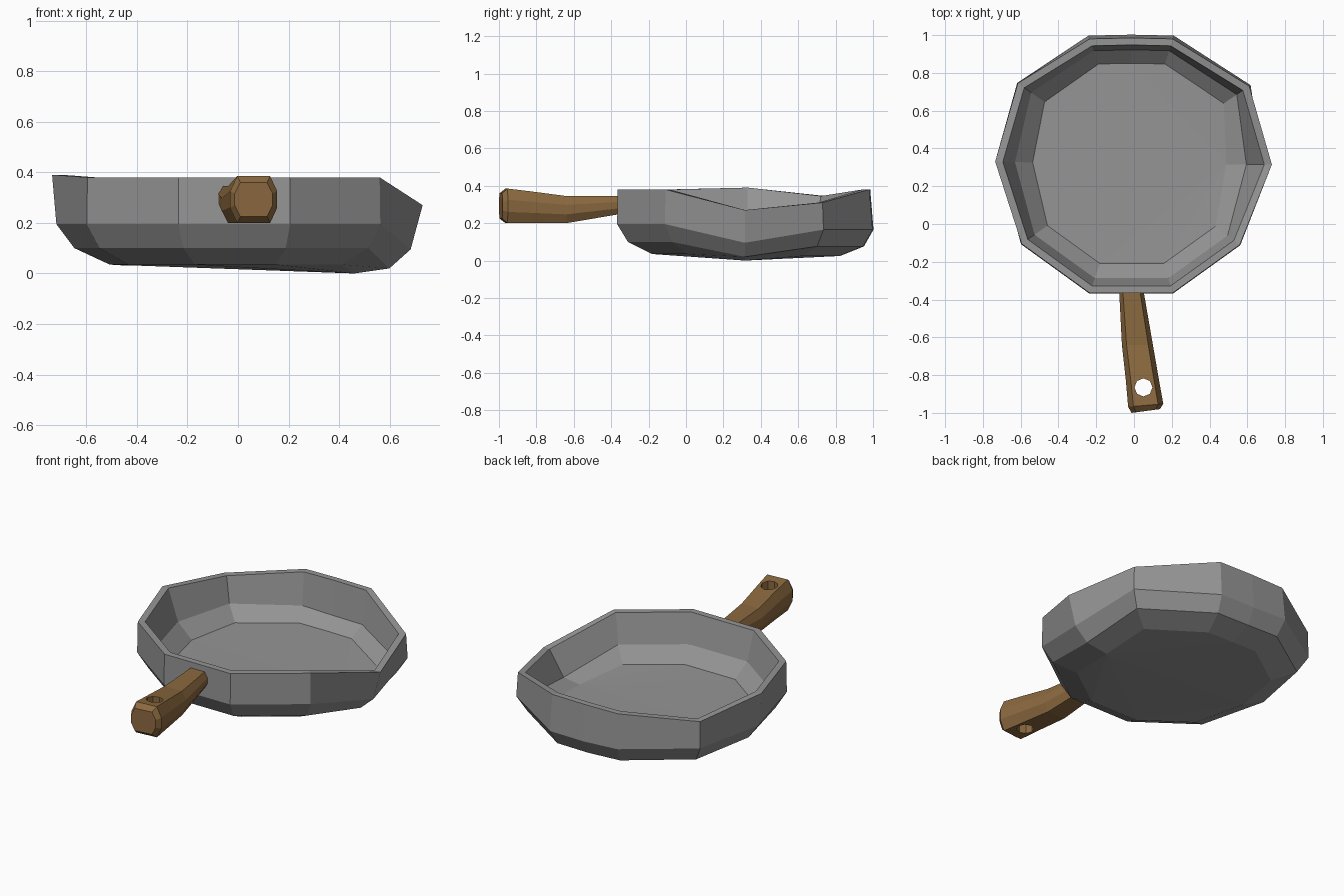
import bpy, bmesh, math

if "Cube" in bpy.data.objects:
    bpy.data.objects.remove(bpy.data.objects["Cube"])


def material(name, rgb):
    m = bpy.data.materials.new(name)
    m.diffuse_color = (*rgb, 1)
    m.use_nodes = True
    m.node_tree.nodes["Principled BSDF"].inputs["Base Color"].default_value = m.diffuse_color
    return m


def loft(name, rings, mat):
    """Skin a list of equal-sized rings and cap both ends."""
    bm = bmesh.new()
    loops = [[bm.verts.new(p) for p in ring] for ring in rings]
    n = len(rings[0])
    for a, b in zip(loops, loops[1:]):
        for i in range(n):
            j = (i + 1) % n
            bm.faces.new((a[i], a[j], b[j], b[i]))
    caps = [bm.faces.new(loops[0][::-1]), bm.faces.new(loops[-1])]
    bmesh.ops.triangulate(bm, faces=caps)
    bmesh.ops.recalc_face_normals(bm, faces=bm.faces)
    me = bpy.data.meshes.new(name)
    bm.to_mesh(me)
    bm.free()
    me.materials.append(mat)
    ob = bpy.data.objects.new(name, me)
    bpy.context.collection.objects.link(ob)
    return ob


metal = material("iron_grey", (0.30, 0.30, 0.30))
wood = material("wood_brown", (0.26, 0.142, 0.05))

# Pan rim: x, y, z, then how far the wall sags and tucks inward below it
rim = [(-.235, -.365, .38, 0, 0), (.205, -.365, .38, 0, 0),
       (.56, -.11, .38, 0, 0), (.73, .315, .27, .10, .10),
       (.61, .73, .31, .03, -.01), (.205, .98, .38, .03, -.03),
       (-.015, .985, .38, .03, -.03), (-.235, .98, .38, .02, -.03),
       (-.615, .745, .345, .01, 0), (-.735, .33, .39, 0, .04),
       (-.595, -.105, .38, 0, 0)]
CY = .315

# Wall profile from outer bottom, over the rim, to inner floor:
# scale, z (None = rim height), share of sag, share of tuck
profile = [(.73, .035, .35, 1), (.92, .10, .8, 1), (1.005, .195, 1, .7),
           (1.0, None, 0, 0), (.945, None, 0, 0), (.885, .205, .8, .7),
           (.77, .12, .1, 1)]

rings = []
for scale, height, sag_share, tuck_share in profile:
    ring = []
    for x, y, z, sag, tuck in rim:
        s = scale - tuck * tuck_share
        h = z if height is None else height - sag * sag_share
        ring.append((x * s, CY + (y - CY) * s, h))
    rings.append(ring)
loft("pan", rings, metal)

# Handle sections: y, centre x, half width, bottom z, top z, skew of the end
sections = [(-.345, -.015, .064, .25, .345, 0), (-.64, .018, .082, .20, .345, 0),
            (-.83, .045, .088, .20, .37, 0), (-.96, .062, .093, .20, .385, .008),
            (-.99, .062, .075, .225, .36, .01)]
corners = [(1, .35), (.7, 1), (-.7, 1), (-1, .35),
           (-1, -.35), (-.7, -1), (.7, -1), (1, -.35)]
rings = [[(cx + half * u, y + skew * u, (low + high) / 2 + (high - low) / 2 * v)
          for u, v in corners] for y, cx, half, low, high, skew in sections]
handle = loft("handle", rings, wood)

# Hanging hole through the handle end
bpy.ops.mesh.primitive_cylinder_add(vertices=8, radius=.048, depth=.6,
                                    location=(.05, -.865, .29))
cutter = bpy.context.object
cutter.name = "hole_cutter"
cutter.hide_render = True
cutter.data.materials.append(wood)
cut = handle.modifiers.new("hanging_hole", "BOOLEAN")
cut.operation = "DIFFERENCE"
cut.solver = "EXACT"
cut.object = cutter
bpy.context.view_layer.objects.active = handle
bpy.ops.object.modifier_apply(modifier=cut.name)
bpy.data.objects.remove(cutter)
